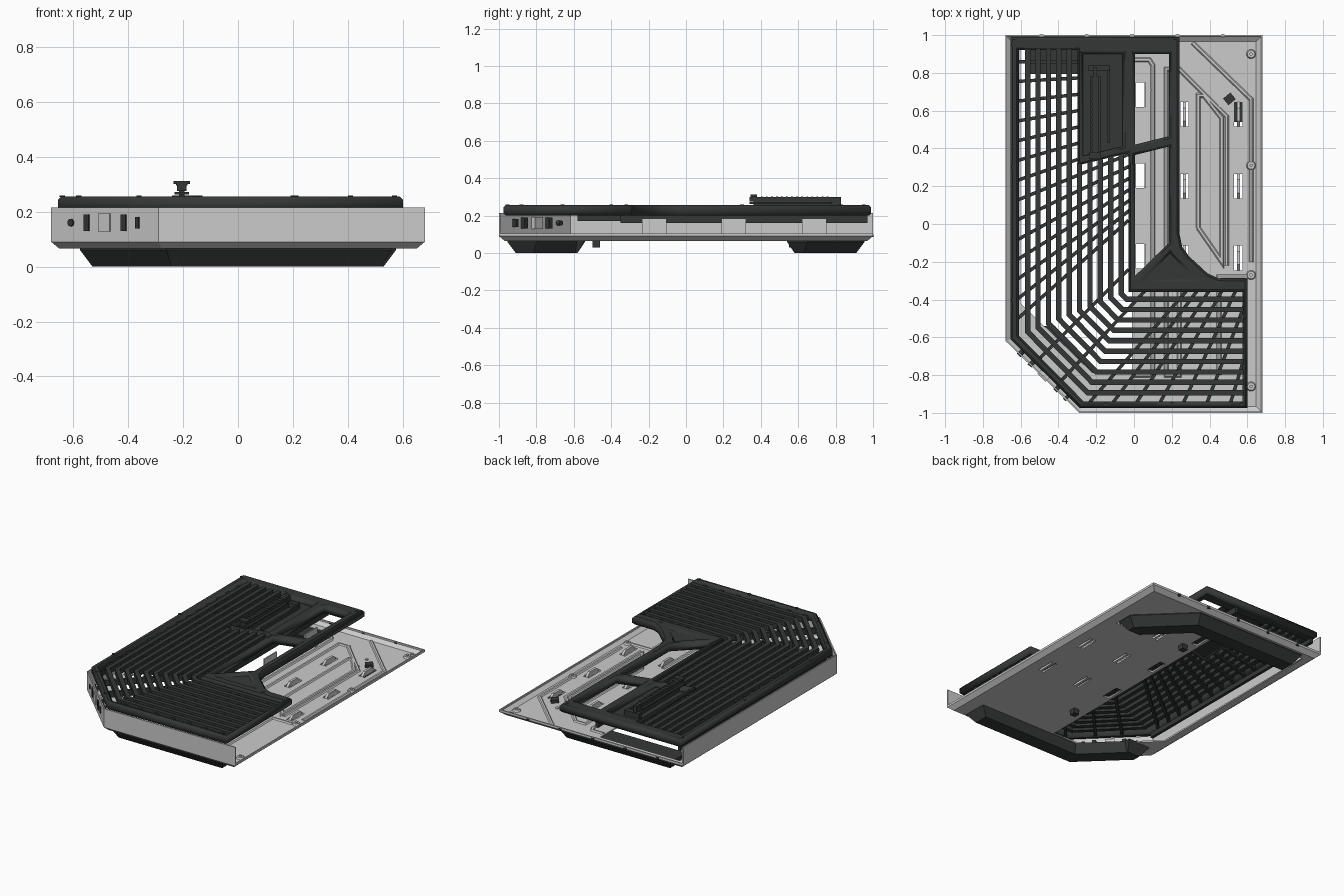
import bpy, bmesh, math
from mathutils import Vector, Matrix

if "Cube" in bpy.data.objects:
    bpy.data.objects.remove(bpy.data.objects["Cube"])

black = bpy.data.materials.new("black_plastic")
black.diffuse_color = (0.035, 0.039, 0.038, 1)
black.use_nodes = True
black.node_tree.nodes["Principled BSDF"].inputs["Base Color"].default_value = black.diffuse_color


def add(name, bm, mat=None):
    bmesh.ops.recalc_face_normals(bm, faces=bm.faces)
    me = bpy.data.meshes.new(name)
    bm.to_mesh(me)
    bm.free()
    ob = bpy.data.objects.new(name, me)
    bpy.context.collection.objects.link(ob)
    if mat:
        me.materials.append(mat)
    return ob


def put_box(bm, x0, x1, y0, y1, z0, z1, rot=0):
    c = Vector(((x0 + x1) / 2, (y0 + y1) / 2, (z0 + z1) / 2))
    bmesh.ops.create_cube(bm, size=1, matrix=Matrix.Translation(c) @ Matrix.Rotation(rot, 4, 'Z')
                          @ Matrix.Diagonal((x1 - x0, y1 - y0, z1 - z0, 1)))


def put_cyl(bm, p, r, h, r2=None, rot=Matrix(), n=16):
    bmesh.ops.create_cone(bm, cap_ends=True, segments=n, radius1=r, radius2=r2 or r, depth=h,
                          matrix=Matrix.Translation(p) @ rot)


def sweep(bm, path, profile):
    """Closed profile of (offset to the right, z, end inset) along a mitred path."""
    pts = [Vector(p) for p in path]
    dirs = [(b - a).normalized() for a, b in zip(pts, pts[1:])]
    rings = []
    for i, p in enumerate(pts):
        d0, d1 = dirs[max(i - 1, 0)], dirs[min(i, len(dirs) - 1)]
        n0, n1 = Vector((d0.y, -d0.x)), Vector((d1.y, -d1.x))
        m = (n0 + n1) / (1 + n0.dot(n1))
        ring = []
        for o, z, e in profile:
            q = p + m * o
            if i == 0:
                q += d0 * e
            if i == len(pts) - 1:
                q -= d1 * e
            ring.append(bm.verts.new((q.x, q.y, z)))
        rings.append(ring)
    n = len(profile)
    for a, b in zip(rings, rings[1:]):
        for j in range(n):
            bm.faces.new((a[j], a[(j + 1) % n], b[(j + 1) % n], b[j]))
    bm.faces.new(rings[0])
    bm.faces.new(rings[-1])


def plate(name, loops, z0, z1, bevel=0, mat=None):
    """Flat plate with holes: first loop is the outline."""
    cu = bpy.data.curves.new(name, 'CURVE')
    cu.dimensions, cu.fill_mode = '2D', 'BOTH'
    cu.extrude, cu.bevel_depth, cu.bevel_resolution, cu.offset = (z1 - z0) / 2 - bevel, bevel, 0, -bevel
    for lp in loops:
        s = cu.splines.new('POLY')
        s.points.add(len(lp) - 1)
        for pt, (x, y) in zip(s.points, lp):
            pt.co = (x, y, 0, 1)
        s.use_cyclic_u = True
    ob = bpy.data.objects.new(name, cu)
    bpy.context.collection.objects.link(ob)
    ob.location.z = (z0 + z1) / 2
    if mat:
        cu.materials.append(mat)
    bpy.ops.object.select_all(action='DESELECT')
    ob.select_set(True)
    bpy.context.view_layer.objects.active = ob
    bpy.ops.object.convert(target='MESH')


def rect(x0, x1, y0, y1):
    return [(x0, y0), (x1, y0), (x1, y1), (x0, y1)]


# sheet metal tray: floor with vent opening, slots and tab holes
tab_y, slot_y = (-0.17, 0.255, 0.685), (-0.18, 0.2, 0.58)
floor = [[(-0.65, 0.97), (-0.65, -0.605), (-0.277, -0.97), (0.65, -0.97), (0.65, 0.97)],
         [(-0.6, 0.92), (-0.01, 0.92), (-0.01, -0.79), (-0.22, -0.79), (-0.6, -0.42)]]
floor += [rect(0.01, 0.055, y - 0.065, y + 0.065) for y in tab_y]
floor += [rect(x, x + 0.014, y - 0.065, y + 0.065) for y in slot_y for x in (0.245, 0.275, 0.53, 0.56)]
plate("tray_floor", floor, 0.065, 0.075)

# tall walls on front, corner and left; low lips on back and right
bm = bmesh.new()
sweep(bm, [(0.68, -1), (-0.29, -1), (-0.68, -0.62), (-0.68, 1)],
      [(0, 0.215, 0), (0, 0.09, 0), (0.03, 0.065, 0.03), (0.034, 0.075, 0.03), (0.008, 0.094, 0), (0.008, 0.215, 0)])
sweep(bm, [(-0.68, 1), (0.68, 1), (0.68, -1)],
      [(0, 0.105, 0), (0, 0.09, 0), (0.03, 0.065, 0.03), (0.034, 0.075, 0.03), (0.008, 0.094, 0), (0.008, 0.105, 0)])
add("tray_walls", bm)

# bent up tabs and raised bridges between the slots
bm = bmesh.new()
for y in tab_y:
    put_box(bm, 0.055, 0.063, y - 0.065, y + 0.065, 0.07, 0.185)
for y in slot_y:
    for x in (0.259, 0.544):
        sweep(bm, [(x, y - 0.065), (x, y + 0.065)],
              [(0, 0.075, 0), (0, 0.1, 0.03), (0.016, 0.1, 0.03), (0.016, 0.075, 0)])
add("tray_tabs", bm)

# embossed stiffening ridges
bm = bmesh.new()
for path in ([(0.31, 0.96), (0.62, 0.66), (0.62, -0.2)],
             [(0.24, 0.82), (0.28, 0.78), (0.49, 0.57), (0.49, -0.22)],
             [(0.34, -0.02), (0.34, 0.68), (0.37, 0.68), (0.465, 0.56), (0.465, -0.2), (0.34, -0.02)],
             [(0.0, 0.87), (0.08, 0.87), (0.1, 0.84), (0.1, -0.78), (0.08, -0.8), (0.0, -0.8)],
             [(0.25, 0.82), (0.17, 0.82), (0.17, -0.8), (0.24, -0.8), (0.24, -0.1)],
             [(0.45, -0.8), (0.45, -0.28), (0.6, -0.28)]):
    sweep(bm, path, [(-0.013, 0.074, 0), (-0.006, 0.083, 0), (0.006, 0.083, 0), (0.013, 0.074, 0)])
add("floor_ridges", bm)

# mounting bosses on the right edge
bm = bmesh.new()
for y in (0.9, 0.31, -0.27, -0.86):
    put_cyl(bm, (0.62, y, 0.08), 0.026, 0.014, 0.02)
    put_cyl(bm, (0.62, y, 0.09), 0.009, 0.01)
for p in ((0.44, 0.73), (0.08, 0.71), (0.08, 0.03), (0.45, 0.62), (0.62, 0.95)):
    put_cyl(bm, (*p, 0.076), 0.01, 0.01)
add("mounting_bosses", bm)
bm = bmesh.new()
put_box(bm, 0.48, 0.53, 0.64, 0.685, 0.07, 0.095, math.radians(40))
for y in (-0.48, 0.57):
    put_box(bm, 0.06, 0.1, y - 0.02, y + 0.02, 0.03, 0.07)
for i in range(5):
    put_box(bm, -0.5 + i * 0.24, -0.48 + i * 0.24, 0.99, 1.002, 0.085, 0.1)
add("clips_and_pegs", bm, black)

# tapered feet, the rear one turned half a turn
bm = bmesh.new()
sweep(bm, [(0.56, -0.955), (-0.26, -0.955), (-0.575, -0.65), (-0.575, -0.54)],
      [(0, 0.07, 0), (0, 0.06, 0), (0.045, 0, 0.04), (0.14, 0, 0.04), (0.16, 0.07, 0)])
foot = add("front_foot", bm, black)
back = bpy.data.objects.new("back_foot", foot.data.copy())
back.data.transform(Matrix.Rotation(math.pi, 4, 'Z'))
bpy.context.collection.objects.link(back)

# sockets in the slanted corner wall
dirv = Vector((0.39, -0.38, 0)).normalized()
ang = math.atan2(dirv.y, dirv.x)


def corner(x):
    return Vector((x, -0.62 - (x + 0.68) * 0.38 / 0.39, 0.16)) + Vector((0.01, 0.01, 0))


bm, bg = bmesh.new(), bmesh.new()
for x, w, h in ((-0.55, 0.026, 0.06), (-0.415, 0.026, 0.06), (-0.365, 0.018, 0.042)):
    p = corner(x)
    put_box(bm, p.x - w / 2, p.x + w / 2, p.y - 0.02, p.y + 0.02, p.z - h / 2, p.z + h / 2, ang)
put_cyl(bm, corner(-0.607), 0.014, 0.04, rot=Matrix.Rotation(ang, 4, 'Z') @ Matrix.Rotation(math.pi / 2, 4, 'X'))
p = corner(-0.485)
put_box(bg, p.x - 0.03, p.x + 0.03, p.y - 0.02, p.y + 0.02, 0.127, 0.193, ang)
add("corner_sockets", bm, black)
add("square_socket", bg)

# top cover frame with openings
outline = [(-0.655, 0.99), (-0.655, -0.61), (-0.285, -0.975), (0.6, -0.975), (0.6, -0.29), (0.45, -0.288),
           (0.39, -0.262), (0.29, -0.17), (0.255, -0.12), (0.24, -0.05), (0.24, 0.99)]
vent = [(-0.61, 0.92), (-0.61, -0.59), (-0.265, -0.94), (0.575, -0.94), (0.575, -0.36),
        (-0.03, -0.36), (-0.03, 0.375), (-0.3, 0.31), (-0.3, 0.92)]
latch_hole = [(-0.27, 0.36), (-0.06, 0.41), (-0.06, 0.9), (-0.27, 0.9)]
win_a = [(0.005, 0.42), (0.185, 0.465), (0.185, 0.9), (0.005, 0.9)]
win_b = [(0.005, 0.365), (0.185, 0.41), (0.185, -0.1), (0.005, -0.275)]
tri = [(0.19, -0.155), (0.05, -0.295), (0.33, -0.295)]
plate("cover_frame", [outline, vent, latch_hole, win_a, win_b, tri], 0.2, 0.256, 0.012, black)
plate("corner_gusset", [[(0.19, -0.14), (0.02, -0.31), (0.36, -0.31)]], 0.215, 0.24, 0, black)
plate("latch_recess", [[(-0.285, 0.34), (-0.045, 0.4), (-0.045, 0.915), (-0.285, 0.915)]], 0.205, 0.225, 0, black)

# bent slats following the outline
bm = bmesh.new()
for k in range(1, 11):
    d = 0.055 * k - 0.008
    end = 0.94 if d < 0.31 else 0.32 + 0.24 * (d - 0.31)
    sweep(bm, [(0.585, -0.94), (-0.265, -0.94), (-0.61, -0.59), (-0.61, end)],
          [(d - 0.014, 0.212, 0), (d + 0.014, 0.212, 0), (d + 0.014, 0.25, 0), (d - 0.014, 0.25, 0)])
add("vent_slats", bm, black)

# fanned ribs under the slats
def inside(p):
    return ((p.x < -0.03 or p.y < -0.355) and p.x < 0.58 and p.y < 0.93
            and not (p.x > -0.3 and p.y > 0.31 + (p.x + 0.3) * 0.24))


starts = [((-0.62, 0.86 - 0.105 * i), 3.2 * i) for i in range(14)]
starts += [((-0.61 + 0.115 * i, -0.59 - 0.117 * i), 43 + 2 * i) for i in range(1, 3)]
starts += [((-0.24 + 0.125 * i, -0.95), 49 + 4 * i) for i in range(7)]
bm = bmesh.new()
for s, a in starts:
    p0 = Vector(s)
    d = Vector((math.cos(math.radians(a)), math.sin(math.radians(a))))
    p1 = p0.copy()
    while inside(p1):
        p1 += d * 0.01
    sweep(bm, [p0, p1], [(-0.009, 0.2, 0), (0.009, 0.2, 0), (0.009, 0.238, 0), (-0.009, 0.238, 0)])
add("vent_ribs", bm, black)

# inner skirts hanging under the cover
bm = bmesh.new()
put_box(bm, -0.03, -0.012, -0.35, 0.97, 0.16, 0.21)
put_box(bm, -0.64, -0.62, -0.58, 0.97, 0.17, 0.21)
add("inner_skirt", bm, black)

# standing retainer bar with tee shaped section
bm = bmesh.new()
put_box(bm, -0.232, -0.178, 0.34, 0.78, 0.262, 0.272)
put_box(bm, -0.222, -0.188, 0.34, 0.78, 0.276, 0.3)
put_box(bm, -0.215, -0.195, 0.36, 0.83, 0.22, 0.3)
put_box(bm, -0.235, -0.175, 0.345, 0.38, 0.3, 0.312)
put_box(bm, -0.24, -0.13, 0.81, 0.84, 0.22, 0.258)
put_box(bm, -0.14, -0.128, 0.43, 0.82, 0.22, 0.25)
for i in range(14):
    put_box(bm, -0.226, -0.184, 0.4 + i * 0.027, 0.41 + i * 0.027, 0.295, 0.303)
add("retainer_bar", bm, black)

# small screws around the cover edge
bm = bmesh.new()
for p in ((-0.64, 0.95), (-0.64, 0.3), (-0.64, -0.4), (-0.58, -0.66), (-0.36, -0.88), (-0.15, -0.955),
          (0.2, -0.955), (0.57, -0.955), (0.41, -0.32), (0.21, 0.95)):
    put_cyl(bm, (*p, 0.256), 0.01, 0.006, n=10)
add("cover_screws", bm, black)
